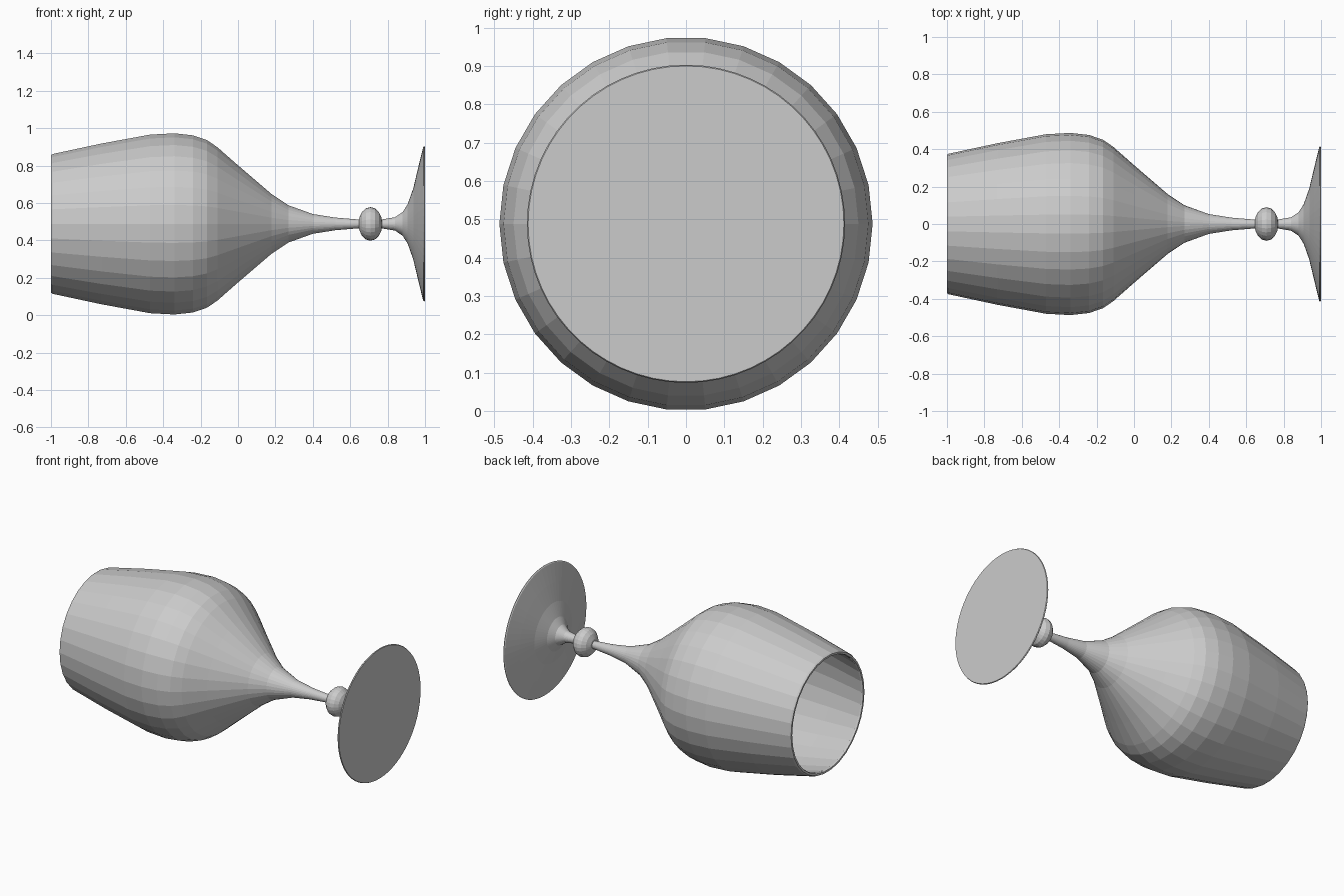
import bpy, bmesh, math

cube = bpy.data.objects.get("Cube")
if cube:
    bpy.data.objects.remove(cube, do_unlink=True)

AXIS_Z = 0.488

glass_grey = bpy.data.materials.new("glass_grey")
glass_grey.use_nodes = True
colour = (0.6, 0.6, 0.6, 1)
glass_grey.diffuse_color = colour
glass_grey.node_tree.nodes["Principled BSDF"].inputs["Base Color"].default_value = colour


def lathe(name, profile, sides):
    """Turn (x, radius) points about the lengthwise axis; radius 0 closes an end."""
    bm = bmesh.new()
    rings = []
    for x, r in profile:
        count = sides if r > 0 else 1
        rings.append([bm.verts.new((x, r * math.cos(math.tau * i / sides),
                                    AXIS_Z + r * math.sin(math.tau * i / sides)))
                      for i in range(count)])
    for a, b in zip(rings, rings[1:]):
        for i in range(sides):
            j = (i + 1) % sides
            corners = [a[i % len(a)], a[j % len(a)], b[j % len(b)], b[i % len(b)]]
            bm.faces.new(list(dict.fromkeys(corners)))
    bmesh.ops.recalc_face_normals(bm, faces=bm.faces)
    mesh = bpy.data.meshes.new(name)
    bm.to_mesh(mesh)
    bm.free()
    mesh.materials.append(glass_grey)
    obj = bpy.data.objects.new(name, mesh)
    bpy.context.collection.objects.link(obj)
    return obj


# Hollow bowl: outside from the stem to the rim, then back down the inside
outer = [(0.27, 0.1), (0.18, 0.16), (0.0, 0.315), (-0.11, 0.412), (-0.165, 0.45),
         (-0.24, 0.476), (-0.34, 0.487), (-0.47, 0.48), (-0.73, 0.432), (-0.99, 0.376)]
rim = [(-1.0, 0.37), (-1.0, 0.358), (-0.99, 0.354)]
inner = [(x - 0.012, r - 0.02) for x, r in reversed(outer[1:-1])]
lathe("bowl", outer + rim + inner + [(0.22, 0.06), (0.23, 0)], 30)

# Slender stem, flaring into the bowl
lathe("stem", [(0.27, 0.1), (0.4, 0.053), (0.52, 0.034), (0.64, 0.024),
               (0.77, 0.024), (0.84, 0.036)], 30)

# Rounded knob on the stem
knob = [(0.708 - 0.064 * math.cos(math.pi * i / 8),
         0.09 * math.sin(math.pi * i / 8)) for i in range(1, 8)]
lathe("stem_knob", [(0.644, 0)] + knob + [(0.772, 0)], 24)

# Flared foot with a flat underside
lathe("foot", [(0.84, 0.036), (0.88, 0.063), (0.907, 0.105), (0.937, 0.19),
               (0.963, 0.3), (0.99, 0.41), (0.995, 0.415), (1.0, 0.412), (1.0, 0)], 60)
